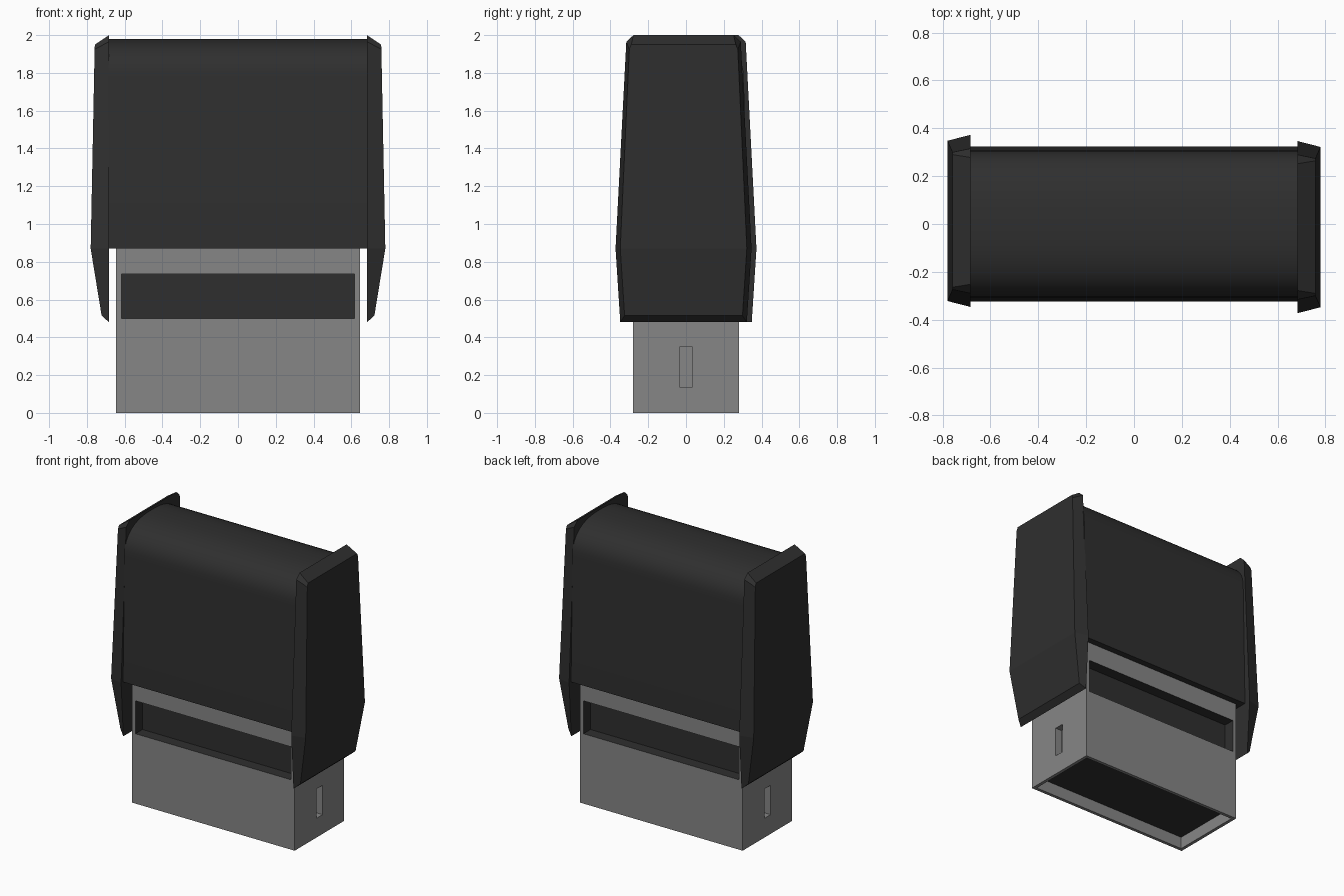
import bpy, bmesh, math
from math import copysign

if "Cube" in bpy.data.objects:
    bpy.data.objects.remove(bpy.data.objects["Cube"])


def material(name, value):
    m = bpy.data.materials.new(name)
    m.diffuse_color = (value, value, value, 1)
    m.use_nodes = True
    m.node_tree.nodes["Principled BSDF"].inputs["Base Color"].default_value = m.diffuse_color
    return m


GREY = material("grey_plastic", 0.24)
DARK = material("dark_plastic", 0.028)


def add_object(name, bm, *mats):
    bmesh.ops.recalc_face_normals(bm, faces=bm.faces[:])
    mesh = bpy.data.meshes.new(name)
    bm.to_mesh(mesh)
    bm.free()
    for m in mats:
        mesh.materials.append(m)
    ob = bpy.data.objects.new(name, mesh)
    bpy.context.collection.objects.link(ob)
    return ob


def bridge(bm, a, b):
    for i in range(len(a)):
        j = (i + 1) % len(a)
        bm.faces.new((a[i], a[j], b[j], b[i]))


def recess(bm, normal, half, centre_z, depth, wall_mat, floor_mat):
    """Cut a rectangular pocket into the box face that points along normal."""
    bm.normal_update()
    face = max(bm.faces, key=lambda f: (f.normal.dot(normal), f.calc_area()))
    n = face.normal.copy()
    axis = max(range(3), key=lambda a: abs(n[a]))
    level = face.verts[0].co[axis]
    centre = (0, 0, centre_z)
    for d in (0, depth):
        ring = bmesh.ops.inset_individual(bm, faces=[face], thickness=0.004)["faces"]
        mid = face.calc_center_median()
        for v in face.verts:
            for a in range(3):
                if a == axis:
                    v.co[a] = level - n[a] * d
                else:
                    v.co[a] = centre[a] + copysign(half[a], v.co[a] - mid[a])
        if d:
            for f in ring:
                f.material_index = wall_mat
    face.material_index = floor_mat


# Grey lower box with front/back slots, side notches and a shallow underside
W, D, H = 0.645, 0.28, 0.90
bm = bmesh.new()
bmesh.ops.create_cube(bm, size=1)
for v in bm.verts:
    v.co = (v.co.x * 2 * W, v.co.y * 2 * D, (v.co.z + 0.5) * H)
for s in (-1, 1):
    recess(bm, (0, s, 0), (0.617, 0, 0.118), 0.618, 0.08, 1, 1)
    recess(bm, (s, 0, 0), (0, 0.035, 0.105), 0.243, 0.05, 0, 0)
recess(bm, (0, 0, -1), (0.622, 0.257, 0), 0, 0.085, 0, 1)
add_object("lower_box", bm, GREY, DARK)

# Dark cover: rounded-top profile run along x between the end plates
SEG = 24
profile = [(0.325, 0.87)]
for i in range(SEG + 1):
    t = math.pi * i / SEG
    c, s = math.cos(t), math.sin(t)
    profile.append((copysign(0.307 * abs(c) ** 0.8, c), 1.76 + 0.22 * s ** 0.8))
profile.append((-0.325, 0.87))
bm = bmesh.new()
ends = [[bm.verts.new((x, y, z)) for y, z in profile] for x in (-0.686, 0.686)]
bridge(bm, *ends)
for e in ends:
    bm.faces.new(e)
cover = add_object("cover", bm, DARK)
bpy.context.view_layer.objects.active = cover
cover.select_set(True)
bpy.ops.object.shade_smooth_by_angle(angle=math.radians(35))

# End plates: bevelled tapering slabs, the second turned half way round
inner = [(0.683, 0.265, 2.0), (0.683, 0.303, 1.965), (0.683, 0.36, 0.87), (0.683, 0.335, 0.48)]
outer = [(0.758, 0.277, 1.95), (0.759, 0.287, 1.925), (0.78, 0.335, 0.87), (0.722, 0.312, 0.515)]
for side, name in ((1, "right_end_plate"), (-1, "left_end_plate")):
    bm = bmesh.new()
    loops = []
    for half in (inner, outer):
        pts = half + [(x, -y, z) for x, y, z in reversed(half)]
        loops.append([bm.verts.new((side * x, side * (y - 0.013), z)) for x, y, z in pts])
    a, b = loops
    bridge(bm, a, b)
    bm.faces.new(a)
    bm.faces.new((b[0], b[1], b[2], b[5], b[6], b[7]))
    bm.faces.new((b[2], b[3], b[4], b[5]))
    add_object(name, bm, DARK)
